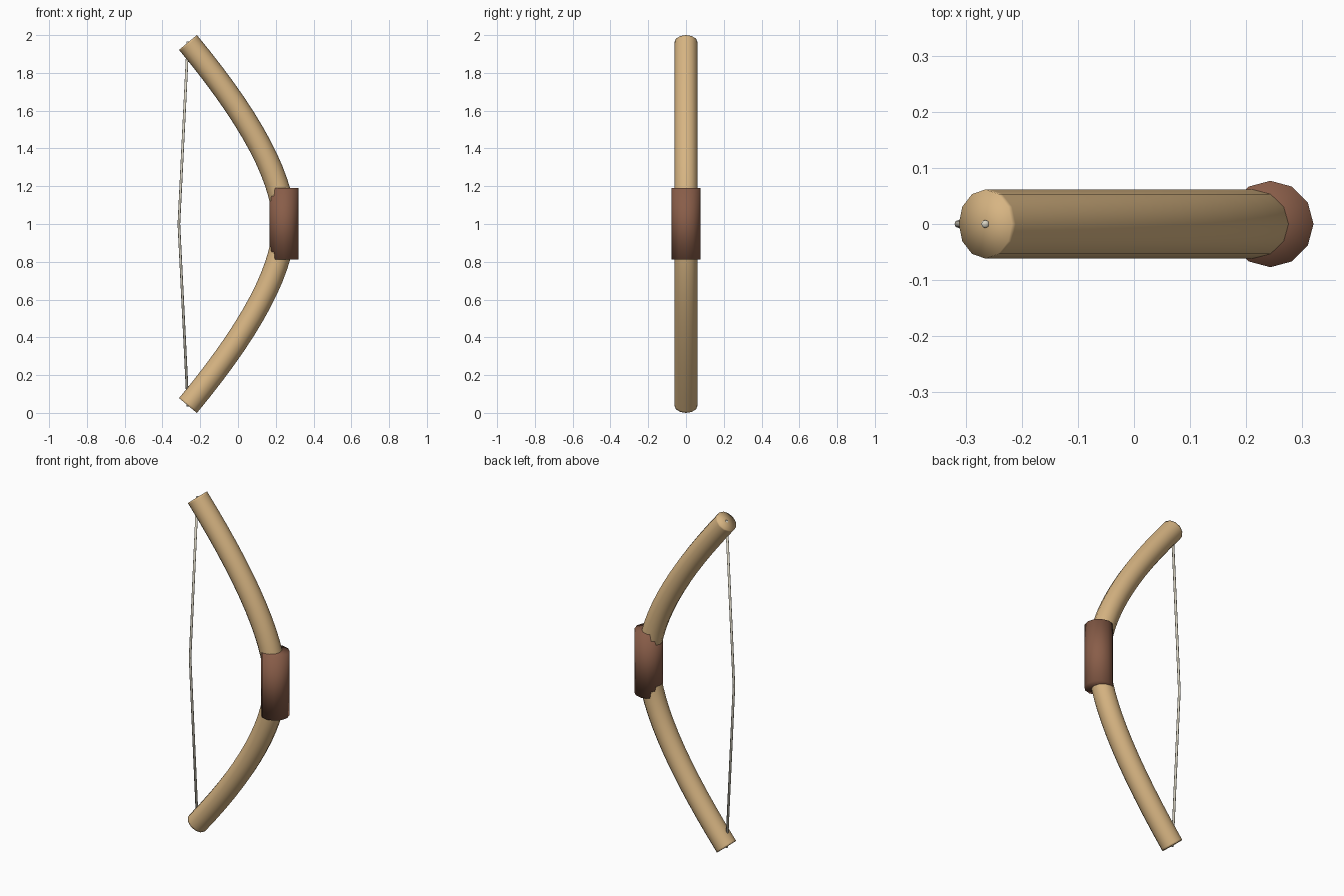
import bpy, bmesh, math
from mathutils import Vector

if "Cube" in bpy.data.objects:
    bpy.data.objects.remove(bpy.data.objects["Cube"])


def material(name, rgb):
    m = bpy.data.materials.new(name)
    m.diffuse_color = (*rgb, 1)
    m.use_nodes = True
    m.node_tree.nodes["Principled BSDF"].inputs["Base Color"].default_value = m.diffuse_color
    return m


wood = material("tan wood", (0.68, 0.46, 0.225))
leather = material("brown leather", (0.25, 0.11, 0.066))
cord = material("pale cord", (0.70, 0.66, 0.55))


def sweep(name, path, radius, sides, mat):
    """Round tube with fan caps, swept along (x, z) points in the y = 0 plane."""
    pts = [Vector((x, 0, z)) for x, z in path]
    bm = bmesh.new()
    rings = []
    for i, p in enumerate(pts):
        t = (pts[min(i + 1, len(pts) - 1)] - pts[max(i - 1, 0)]).normalized()
        side = Vector((0, 1, 0))
        out = side.cross(t)
        rings.append([bm.verts.new(p + radius * (math.cos(a) * out + math.sin(a) * side))
                      for a in (2 * math.pi * k / sides for k in range(sides))])
    for r0, r1 in zip(rings, rings[1:]):
        for k in range(sides):
            n = (k + 1) % sides
            bm.faces.new((r0[k], r0[n], r1[n], r1[k]))
    for ring, p in ((rings[0], pts[0]), (rings[-1], pts[-1])):
        centre = bm.verts.new(p)
        for k in range(sides):
            bm.faces.new((ring[k], ring[(k + 1) % sides], centre))
    bmesh.ops.recalc_face_normals(bm, faces=bm.faces[:])
    me = bpy.data.meshes.new(name)
    bm.to_mesh(me)
    bm.free()
    me.materials.append(mat)
    me.shade_smooth()
    ob = bpy.data.objects.new(name, me)
    bpy.context.collection.objects.link(ob)
    return ob


def mirrored(half):
    """Extend an upper half path (first point at z = 1) below z = 1."""
    return [(x, 2 - z) for x, z in reversed(half[1:])] + half


# Bow limb: quadratic curve from the grip to the tip, mirrored downward
mid, bend, tip = Vector((0.243, 1.0)), Vector((0.243, 1.35)), Vector((-0.265, 1.961))
STEPS = 14
upper = []
for i in range(STEPS + 1):
    t = i / STEPS
    upper.append(tuple((1 - t) ** 2 * mid + 2 * t * (1 - t) * bend + t * t * tip))
# short end piece keeps the tip cut square to the curve
d = (tip - bend).normalized()
upper.insert(-1, tuple(tip - d * 0.01))
sweep("bow_limb", mirrored(upper), 0.0615, 12, wood)

# Leather grip
sweep("grip", [(0.243, 0.813), (0.243, 1.19)], 0.077, 12, leather)

# Bowstring, drawn slightly back at the middle
sweep("bowstring", mirrored([(-0.313, 1.0), (-0.311, 1.04), (-0.265, 1.966)]), 0.007, 8, cord)
